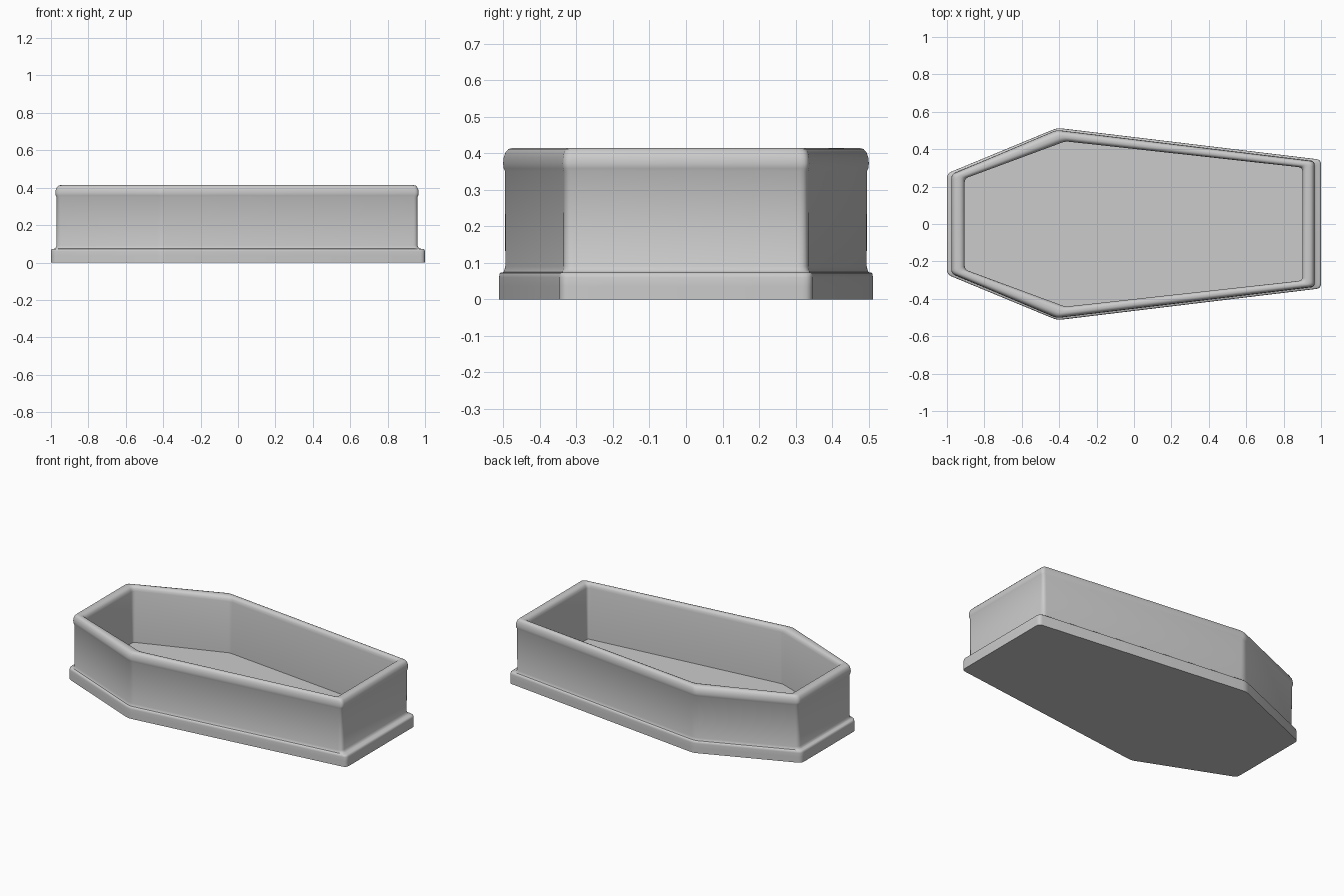
import bpy, bmesh
from mathutils import Vector

if "Cube" in bpy.data.objects:
    bpy.data.objects.remove(bpy.data.objects["Cube"])

# Half outlines (y > 0): head corner, shoulder, foot corner
BASE = [(-1.0, 0.27), (-0.41, 0.514), (1.0, 0.344)]
WALL = [(-0.97, 0.263), (-0.41, 0.497), (0.96, 0.332)]
INNER = [(-0.905, 0.243), (-0.367, 0.442), (0.90, 0.302)]


def blend(a, b, t):
    return [tuple(Vector(p).lerp(Vector(q), t)) for p, q in zip(a, b)]


def outline(half, cut):
    """Mirror the half outline and round its six corners."""
    pts = [Vector(p) for p in half] + [Vector((x, -y)) for x, y in reversed(half)]
    out = []
    for i, p in enumerate(pts):
        a = p + (pts[i - 1] - p).normalized() * cut
        b = p + (pts[(i + 1) % 6] - p).normalized() * cut
        for k in range(5):
            t = k / 4
            out.append(a * (1 - t) ** 2 + p * 2 * t * (1 - t) + b * t * t)
    return out


def loft(name, rings, cap_start=True, cap_end=True):
    bm = bmesh.new()
    loops = [[bm.verts.new((p.x, p.y, z)) for p in outline(h, cut)] for h, z, cut in rings]
    n = len(loops[0])
    for lo, hi in zip(loops, loops[1:]):
        for i in range(n):
            j = (i + 1) % n
            bm.faces.new((lo[i], lo[j], hi[j], hi[i]))
    if cap_start:
        bm.faces.new(loops[0])
    if cap_end:
        bm.faces.new(loops[-1])
    bmesh.ops.recalc_face_normals(bm, faces=bm.faces)
    me = bpy.data.meshes.new(name)
    bm.to_mesh(me)
    bm.free()
    ob = bpy.data.objects.new(name, me)
    bpy.context.collection.objects.link(ob)
    bpy.context.view_layer.objects.active = ob
    ob.select_set(True)
    bpy.ops.object.shade_smooth_by_angle(angle=0.87)
    ob.select_set(False)


# One continuous shell: plinth, cove, wall, rolled rim, cavity and floor
profile = [(blend(BASE, WALL, t), z, 0.025) for t, z in
           [(0, 0), (0, 0.035), (0, 0.06), (0.08, 0.07), (0.25, 0.073),
            (0.7, 0.074), (0.85, 0.079), (1, 0.09)]]
profile += [(blend(WALL, INNER, t), z, 0.02) for t, z in
            [(0, 0.35), (-0.07, 0.358), (-0.1, 0.372), (-0.07, 0.388),
             (0.02, 0.402), (0.16, 0.411), (0.35, 0.414), (0.6, 0.414),
             (0.8, 0.41), (0.93, 0.40), (1, 0.385)]]
profile += [(INNER, 0.06, 0.012)]
loft("coffin_box", profile)
